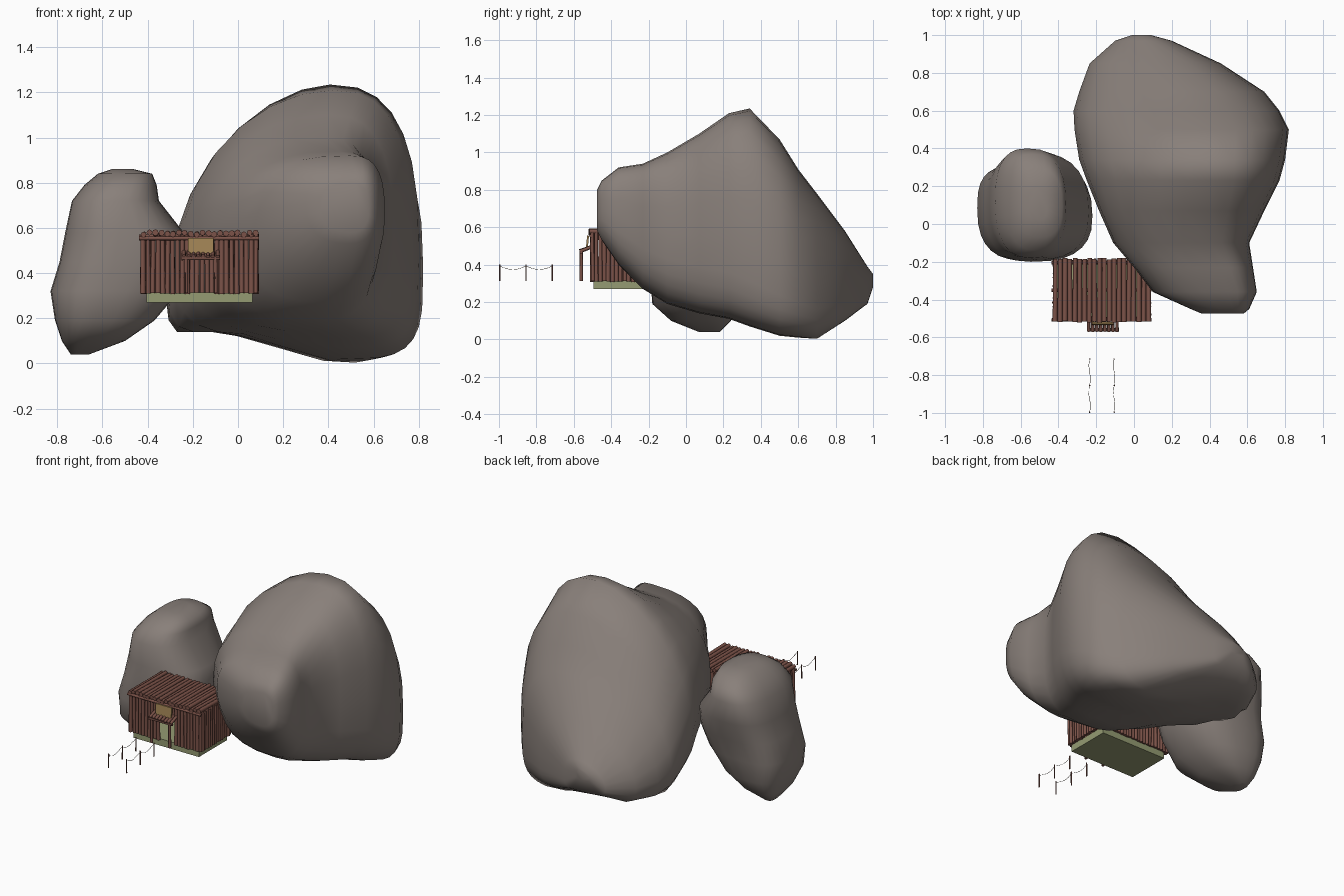
import bpy, bmesh, math, random
from mathutils import Vector

if "Cube" in bpy.data.objects:
    bpy.data.objects.remove(bpy.data.objects["Cube"])

random.seed(4)


def material(name, rgb):
    m = bpy.data.materials.new(name)
    m.diffuse_color = (*rgb, 1)
    m.use_nodes = True
    m.node_tree.nodes["Principled BSDF"].inputs["Base Color"].default_value = m.diffuse_color
    return m


ROCK = material("rock_grey", (0.25, 0.215, 0.195))
WOOD = material("red_brown_wood", (0.20, 0.085, 0.065))
STONE = material("green_stone", (0.30, 0.33, 0.17))
BOARD = material("tan_board", (0.36, 0.23, 0.09))
ROPE = material("rope", (0.12, 0.10, 0.07))


def finish(name, bm, mat, smooth=False):
    bmesh.ops.recalc_face_normals(bm, faces=bm.faces[:])
    me = bpy.data.meshes.new(name)
    bm.to_mesh(me)
    bm.free()
    for p in me.polygons:
        p.use_smooth = smooth
    me.materials.append(mat)
    ob = bpy.data.objects.new(name, me)
    bpy.context.collection.objects.link(ob)
    return ob


def rock(name, rows, place, start, end, t_range, segs=28):
    """Loft superellipse sections. start/end hold where the top, bottom, left and
    right extremes lie (0..1), then the roundness of the four quadrants."""
    bm = bmesh.new()
    rings = []
    for t, u0, u1, v0, v1 in rows:
        w = min(1, max(0, (t - t_range[0]) / (t_range[1] - t_range[0])))
        p = [a + (b - a) * w for a, b in zip(start, end)]
        ring = []
        for i in range(segs):
            a = 2 * math.pi * i / segs
            c, s = math.cos(a), math.sin(a)
            n = p[4 + i * 4 // segs]
            cu = u0 + (u1 - u0) * (p[0] if s >= 0 else p[1])
            cv = v0 + (v1 - v0) * (p[3] if c >= 0 else p[2])
            du = (u1 - cu) if c >= 0 else (u0 - cu)
            dv = (v1 - cv) if s >= 0 else (v0 - cv)
            ring.append(bm.verts.new(place(t, cu + du * abs(c) ** (2 / n),
                                           cv + dv * abs(s) ** (2 / n))))
        rings.append(ring)
    for a, b in zip(rings, rings[1:]):
        for i in range(segs):
            j = (i + 1) % segs
            bm.faces.new((a[i], a[j], b[j], b[i]))
    bm.faces.new(rings[0])
    bm.faces.new(rings[-1])
    return finish(name, bm, ROCK, True)


def lifted(t, u, v):
    """Underside of the large boulder rises towards the left."""
    if v < 0.14:
        v += (0.14 - v) * min(1, max(0, (0.42 - u) / 0.5))
    return (u, t, v)


# Large boulder, sections front to back: y, x range, z range
rock("large_boulder", [
    (-0.475, 0.36, 0.58, 0.58, 0.80), (-0.45, 0.30, 0.61, 0.53, 0.85),
    (-0.36, 0.10, 0.65, 0.40, 0.92), (-0.23, 0.00, 0.63, 0.27, 0.94),
    (-0.10, -0.11, 0.61, 0.19, 1.00), (0.07, -0.185, 0.69, 0.14, 1.10),
    (0.23, -0.25, 0.77, 0.11, 1.21), (0.34, -0.29, 0.80, 0.07, 1.235),
    (0.50, -0.315, 0.82, 0.02, 1.07), (0.60, -0.32, 0.77, 0.01, 0.91),
    (0.70, -0.29, 0.69, 0.00, 0.78), (0.85, -0.235, 0.46, 0.09, 0.58),
    (0.97, -0.10, 0.20, 0.19, 0.39), (1.0, -0.01, 0.09, 0.28, 0.35)],
    lifted, (0.72, 0.6, 0.55, 0.5, 2.8, 2.6, 2.3, 2.6),
    (0.64, 0.68, 0.32, 0.38, 2.6, 1.75, 3.0, 3.8), (-0.3, 0.34))

# Small boulder, sections bottom to top: z, x range, y range
rock("small_boulder", [
    (0.04, -0.74, -0.66, 0.07, 0.18), (0.10, -0.78, -0.50, -0.08, 0.24),
    (0.19, -0.81, -0.37, -0.18, 0.29), (0.32, -0.83, -0.26, -0.19, 0.31),
    (0.45, -0.79, -0.22, -0.20, 0.34), (0.58, -0.765, -0.24, -0.19, 0.38),
    (0.72, -0.735, -0.35, -0.18, 0.40), (0.79, -0.68, -0.36, -0.14, 0.37),
    (0.84, -0.62, -0.38, -0.07, 0.29), (0.86, -0.56, -0.46, 0.02, 0.20)],
    lambda t, u, v: (u, v, t), (0.4, 0.4, 0.55, 0.45, 2.4, 3.0, 2.5, 2.6),
    (0.45, 0.5, 0.5, 0.45, 2.6, 2.6, 2.4, 2.6), (0.3, 0.8))


def log(bm, a, b, r, sides=8):
    a, b = Vector(a), Vector(b)
    d = b - a
    rot = d.to_track_quat('Z', 'Y').to_matrix().to_4x4()
    rot.translation = (a + b) / 2
    bmesh.ops.create_cone(bm, cap_ends=True, segments=sides, radius1=r,
                          radius2=r * 0.92, depth=d.length, matrix=rot)


def box(name, lo, hi, mat, tilt=0):
    lo, hi = Vector(lo), Vector(hi)
    bm = bmesh.new()
    bmesh.ops.create_cube(bm, size=1)
    bmesh.ops.scale(bm, vec=hi - lo, verts=bm.verts)
    ob = finish(name, bm, mat)
    ob.location = (lo + hi) / 2
    ob.rotation_euler.x = tilt
    return ob


def wobble(s=0.002):
    return random.uniform(-s, s)


X0, X1, Y0, Y1, ZB, ZT = -0.42, 0.08, -0.50, -0.20, 0.31, 0.565
R = 0.0115

# Foundation slab, also the floor seen through the doorway
box("foundation_slab", (-0.405, -0.495, 0.27), (0.065, -0.205, 0.315), STONE)


def wall(name, a, b, count, gap=None):
    bm = bmesh.new()
    for i in range(count):
        p = Vector(a).lerp(Vector(b), i / (count - 1))
        low = ZB
        if gap and gap[0] < p.x < gap[1]:
            low = 0.47
        log(bm, (p.x + wobble(), p.y + wobble(), low + wobble()),
            (p.x + wobble(), p.y + wobble(), ZT + wobble(0.008)), R + wobble(0.0015))
    ob = finish(name, bm, WOOD, True)
    smooth_sides(ob)


def smooth_sides(ob):
    bpy.ops.object.select_all(action='DESELECT')
    ob.select_set(True)
    bpy.context.view_layer.objects.active = ob
    bpy.ops.object.shade_smooth_by_angle(angle=math.radians(50))


# Palisade walls
wall("front_wall", (X0, Y0, 0), (X1, Y0, 0), 24, (-0.215, -0.115))
wall("back_wall", (X0, Y1, 0), (X1, Y1, 0), 24)
wall("left_wall", (X0, Y0 + 0.02, 0), (X0, Y1 - 0.02, 0), 13)
wall("right_wall", (X1, Y0 + 0.02, 0), (X1, Y1 - 0.02, 0), 13)

# Roof logs running front to back
bm = bmesh.new()
for i in range(20):
    x = -0.417 + 0.495 * i / 19
    log(bm, (x + wobble(), -0.518 + wobble(0.004), 0.575 + wobble(0.005)),
        (x + wobble(), -0.183 + wobble(0.004), 0.575 + wobble(0.005)),
        0.0135 + wobble(0.001))
smooth_sides(finish("roof_logs", bm, WOOD, True))

# Cross beams under the roof
bm = bmesh.new()
for y, z in ((-0.508, 0.554), (-0.35, 0.562), (-0.205, 0.554)):
    log(bm, (-0.438, y, z), (0.092, y, z), 0.009)
smooth_sides(finish("roof_beams", bm, WOOD, True))

# Porch: posts, header and small log awning
bm = bmesh.new()
for x in (-0.23, -0.10):
    log(bm, (x, -0.56, 0.312), (x, -0.56, 0.475), 0.0095)
log(bm, (-0.25, -0.56, 0.466), (-0.08, -0.56, 0.466), 0.009)
smooth_sides(finish("porch_posts", bm, WOOD, True))
bm = bmesh.new()
for i in range(8):
    x = -0.24 + 0.15 * i / 7
    log(bm, (x, -0.568, 0.472 + wobble()), (x, -0.505, 0.495 + wobble()), 0.0095)
smooth_sides(finish("porch_awning", bm, WOOD, True))

# Blank sign board above the awning
box("sign_board", (-0.222, -0.532, 0.487), (-0.108, -0.522, 0.555), BOARD, -0.1)

# Rope fence on both sides of the path
posts, ropes = bmesh.new(), bmesh.new()
ys = (-0.996, -0.855, -0.715)
for x in (-0.235, -0.105):
    for y in ys:
        log(posts, (x, y, 0.312), (x + wobble(), y, 0.402), 0.004, 6)
    for a, b in zip(ys, ys[1:]):
        pts = []
        for k in range(9):
            t = k / 8
            pts.append((x + wobble(0.001) + 0.004 * math.sin(6.28 * t),
                        a + (b - a) * t, 0.394 - 0.08 * t * (1 - t)))
        for p, q in zip(pts, pts[1:]):
            log(ropes, p, q, 0.0012, 5)
finish("fence_posts", posts, WOOD)
finish("fence_ropes", ropes, ROPE)
